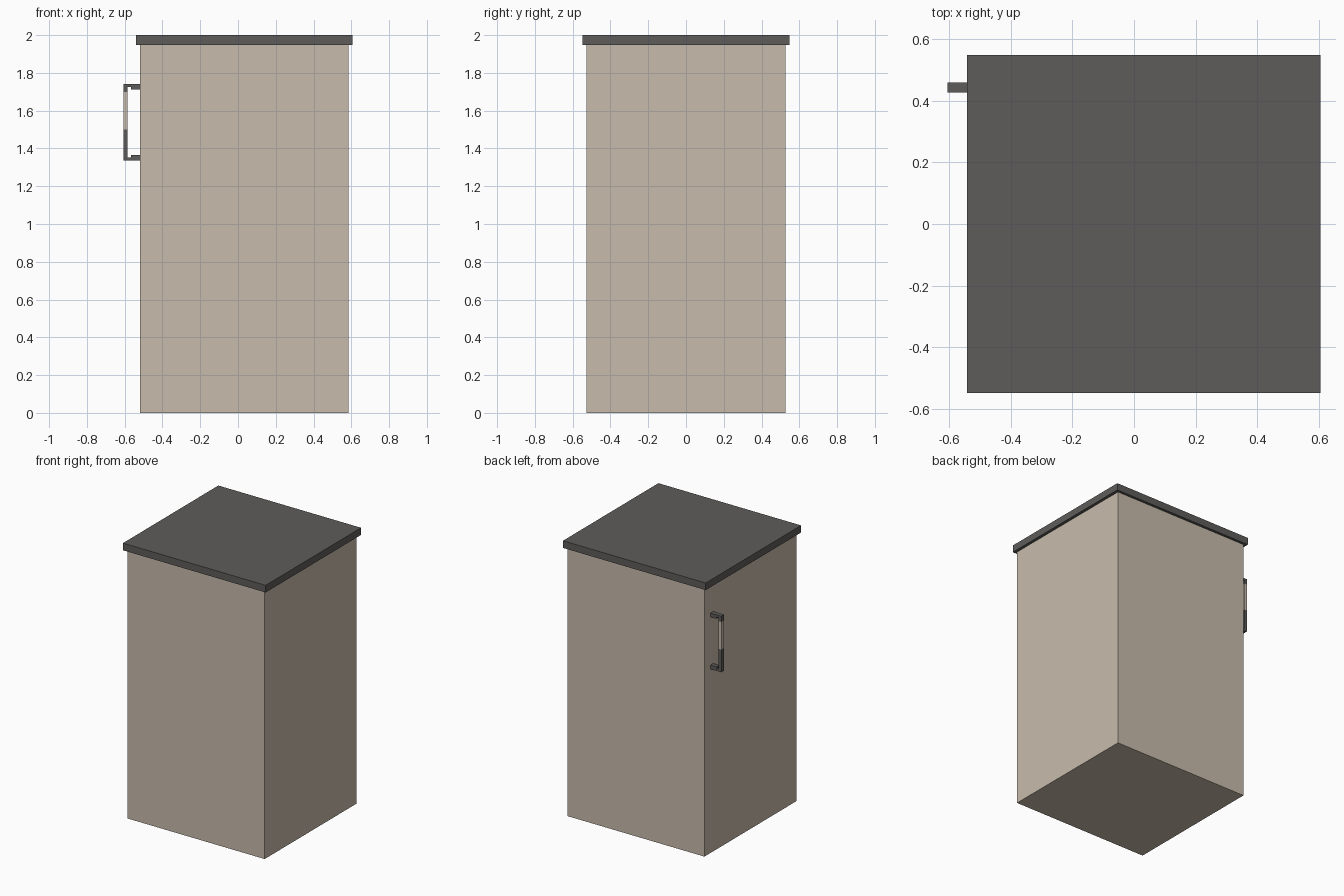
import bpy

if "Cube" in bpy.data.objects:
    bpy.data.objects.remove(bpy.data.objects["Cube"])


def material(name, rgb):
    m = bpy.data.materials.new(name)
    m.diffuse_color = (*rgb, 1.0)
    m.use_nodes = True
    m.node_tree.nodes["Principled BSDF"].inputs["Base Color"].default_value = m.diffuse_color
    return m


beige = material("warm beige", (0.575, 0.500, 0.413))
dark = material("dark grey", (0.112, 0.108, 0.104))


def box(name, lo, hi, mat, bevel=0.0):
    """Axis-aligned box between two corners."""
    bpy.ops.mesh.primitive_cube_add(size=1, location=[(a + b) / 2 for a, b in zip(lo, hi)])
    ob = bpy.context.object
    ob.name = name
    ob.scale = [b - a for a, b in zip(lo, hi)]
    bpy.ops.object.transform_apply(location=False, rotation=False, scale=True)
    ob.data.materials.append(mat)
    if bevel:
        mod = ob.modifiers.new("edge", "BEVEL")
        mod.width = bevel
        mod.segments = 1
    return ob


# Cabinet body and overhanging worktop
box("cabinet_body", (-0.518, -0.528, 0.0), (0.584, 0.528, 1.95), beige)
box("worktop", (-0.541, -0.547, 1.948), (0.605, 0.547, 2.0), dark)

# Handle on the left face: grip in two colours, joined by stepped posts
Y0, Y1 = 0.426, 0.459
OUT, INNER = -0.605, -0.584
box("handle_grip_lower", (OUT, Y0, 1.335), (INNER, Y1, 1.50), dark)
box("handle_grip_middle", (OUT, Y0, 1.50), (INNER, Y1, 1.70), beige)
box("handle_grip_upper", (OUT, Y0, 1.70), (INNER, Y1, 1.742), dark)

for label, edge, s in (("upper", 1.742, -1), ("lower", 1.335, 1)):
    for part, x0, x1, thick in (("arm", INNER, -0.567, 0.016),
                                ("foot", -0.567, -0.518, 0.029)):
        z0, z1 = sorted((edge, edge + s * thick))
        box(f"handle_{label}_{part}", (x0, Y0, z0), (x1, Y1, z1), dark)
